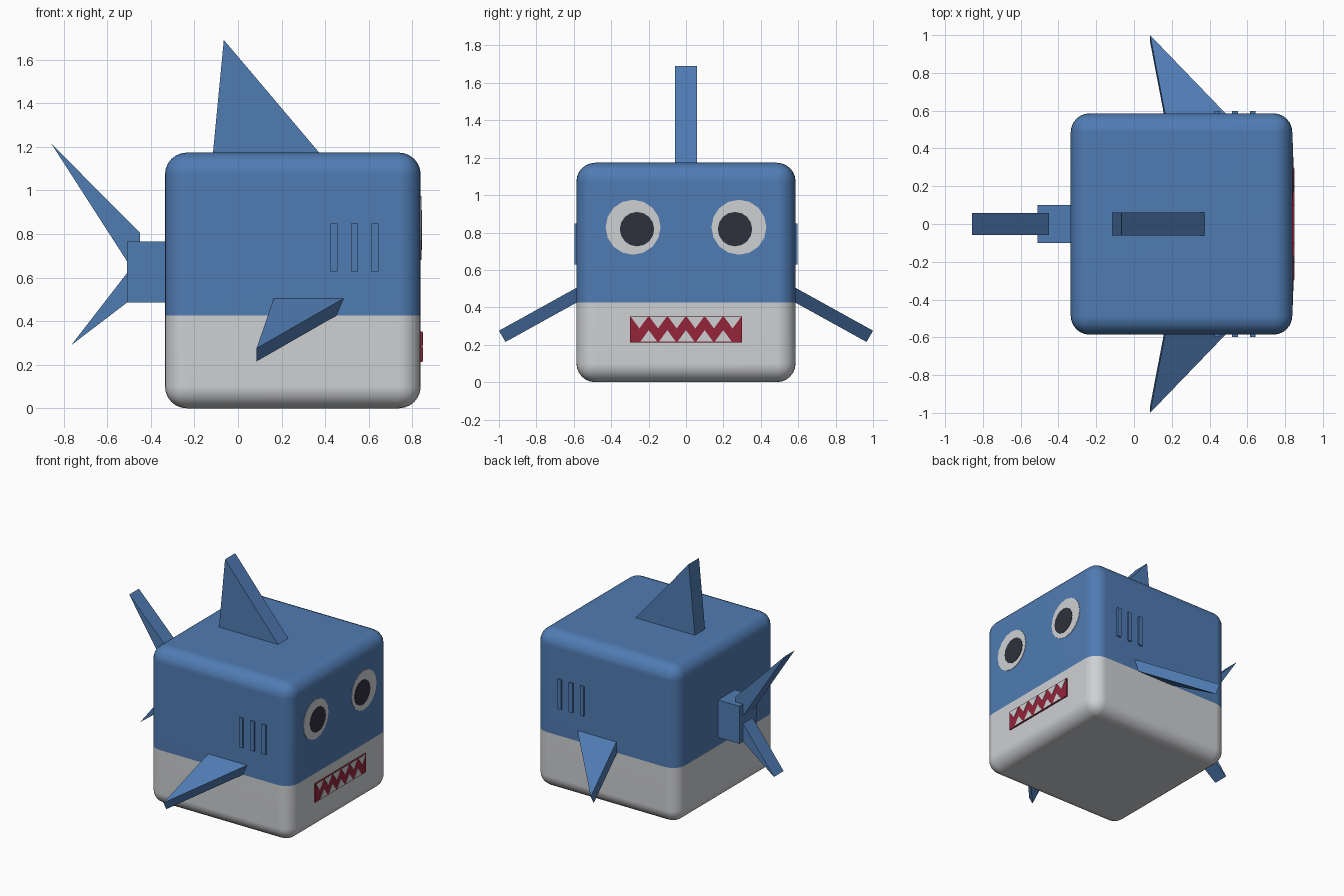
import bpy, bmesh, math
from mathutils import Vector

if "Cube" in bpy.data.objects:
    bpy.data.objects.remove(bpy.data.objects["Cube"])


def material(name, rgb):
    m = bpy.data.materials.new(name)
    m.diffuse_color = (*rgb, 1)
    m.use_nodes = True
    m.node_tree.nodes["Principled BSDF"].inputs["Base Color"].default_value = m.diffuse_color
    return m


BLUE = material("shark blue", (0.08, 0.20, 0.45))
PALE = material("pale grey", (0.62, 0.63, 0.65))
RED = material("mouth red", (0.30, 0.018, 0.042))
DARK = material("pupil dark", (0.03, 0.03, 0.045))

X0, X1, HALF, TOP = -0.335, 0.838, 0.586, 1.173   # body limits
BELLY = 0.425                                     # colour split height


def finish(name, bm, *mats):
    bmesh.ops.recalc_face_normals(bm, faces=bm.faces)
    me = bpy.data.meshes.new(name)
    bm.to_mesh(me)
    bm.free()
    for m in mats:
        me.materials.append(m)
    ob = bpy.data.objects.new(name, me)
    bpy.context.collection.objects.link(ob)
    return ob


def prisms(name, outlines, offset, mat):
    """Extrude each 3D outline along offset, all in one object."""
    bm = bmesh.new()
    for pts in outlines:
        a = [bm.verts.new(p) for p in pts]
        b = [bm.verts.new(Vector(p) + Vector(offset)) for p in pts]
        bm.faces.new(a)
        bm.faces.new(b[::-1])
        for i in range(len(a)):
            j = (i + 1) % len(a)
            bm.faces.new((a[i], b[i], b[j], a[j]))
    return finish(name, bm, mat)


def box(name, x, y, z, mat):
    pts = [(x[0], y[0], z[0]), (x[1], y[0], z[0]), (x[1], y[0], z[1]), (x[0], y[0], z[1])]
    return prisms(name, [pts], (0, y[1] - y[0], 0), mat)


def side_plate(name, profile, half, mat):
    return prisms(name, [[(x, -half, z) for x, z in profile]], (0, 2 * half, 0), mat)


# Rounded cube body, cut at the belly line
bm = bmesh.new()
bmesh.ops.create_cube(bm, size=1)
for v in bm.verts:
    v.co = ((X0 + X1) / 2 + v.co.x * (X1 - X0), v.co.y * 2 * HALF, (v.co.z + 0.5) * TOP)
bmesh.ops.bevel(bm, geom=bm.edges[:], offset=0.1, segments=6, profile=0.5, affect='EDGES')
bmesh.ops.bisect_plane(bm, geom=bm.verts[:] + bm.edges[:] + bm.faces[:],
                       plane_co=(0, 0, BELLY), plane_no=(0, 0, 1))
for f in bm.faces:
    f.smooth = True
    f.material_index = int(f.calc_center_median().z < BELLY)
body = finish("body", bm, BLUE, PALE)
body.modifiers.new("even shading", 'WEIGHTED_NORMAL')

# Dorsal fin, tail stem and forked tail fin
side_plate("dorsal_fin", [(-0.116, 1.15), (-0.115, 1.17), (-0.065, 1.69), (0.375, 1.17), (0.392, 1.15)],
           0.06, BLUE)
box("tail_stem", (-0.51, X0 + 0.02), (-0.1, 0.1), (0.485, 0.765), BLUE)
side_plate("tail_fin", [(-0.857, 1.215), (-0.45, 0.805), (-0.45, 0.53),
                        (-0.765, 0.29), (-0.49, 0.645)], 0.057, BLUE)

for side, s in (("right", -1), ("left", 1)):
    # Drooping side fin
    prisms("side_fin_" + side, [[(0.171, s * 0.55, 0.524), (0.519, s * 0.55, 0.524),
                                 (0.085, s * 1.0, 0.275)]], (0, -s * 0.035, -0.06), BLUE)
    # Gill ridges
    for i in range(3):
        x = 0.425 + i * 0.094
        box(f"gill_{side}_{i + 1}", (x, x + 0.031), (s * (HALF - 0.01), s * 0.597), (0.628, 0.848), BLUE)
    # Eye white and pupil, as thin plates on the face
    for part, y, z, r, x, mat in (("eye_white", 0.283, 0.828, 0.147, X1 - 0.003, PALE),
                                  ("pupil", 0.262, 0.818, 0.092, X1, DARK)):
        ring = [(x, s * y + r * math.cos(a), z + r * math.sin(a))
                for a in (math.tau * k / 16 for k in range(16))]
        prisms(f"{part}_{side}", [ring], (0.006, 0, 0), mat)

# Mouth plate with interleaved teeth: six above, five below
W, Z0, Z1, N = 0.299, 0.213, 0.352, 6
prisms("mouth", [[(X1 - 0.001, -W, Z0), (X1 - 0.001, W, Z0), (X1 - 0.001, W, Z1), (X1 - 0.001, -W, Z1)]],
       (0.0095, 0, 0), RED)
step, xt = 2 * W / N, X1 + 0.006
teeth = []
for i in range(N):
    y = -W + i * step
    teeth.append([(xt, y + 0.005, Z1 - 0.004), (xt, y + step - 0.005, Z1 - 0.004), (xt, y + step / 2, Z1 - 0.065)])
    if i < N - 1:
        y += step / 2
        teeth.append([(xt, y + 0.005, Z0 + 0.004), (xt, y + step - 0.005, Z0 + 0.004), (xt, y + step / 2, Z0 + 0.065)])
prisms("teeth", teeth, (0.005, 0, 0), PALE)
